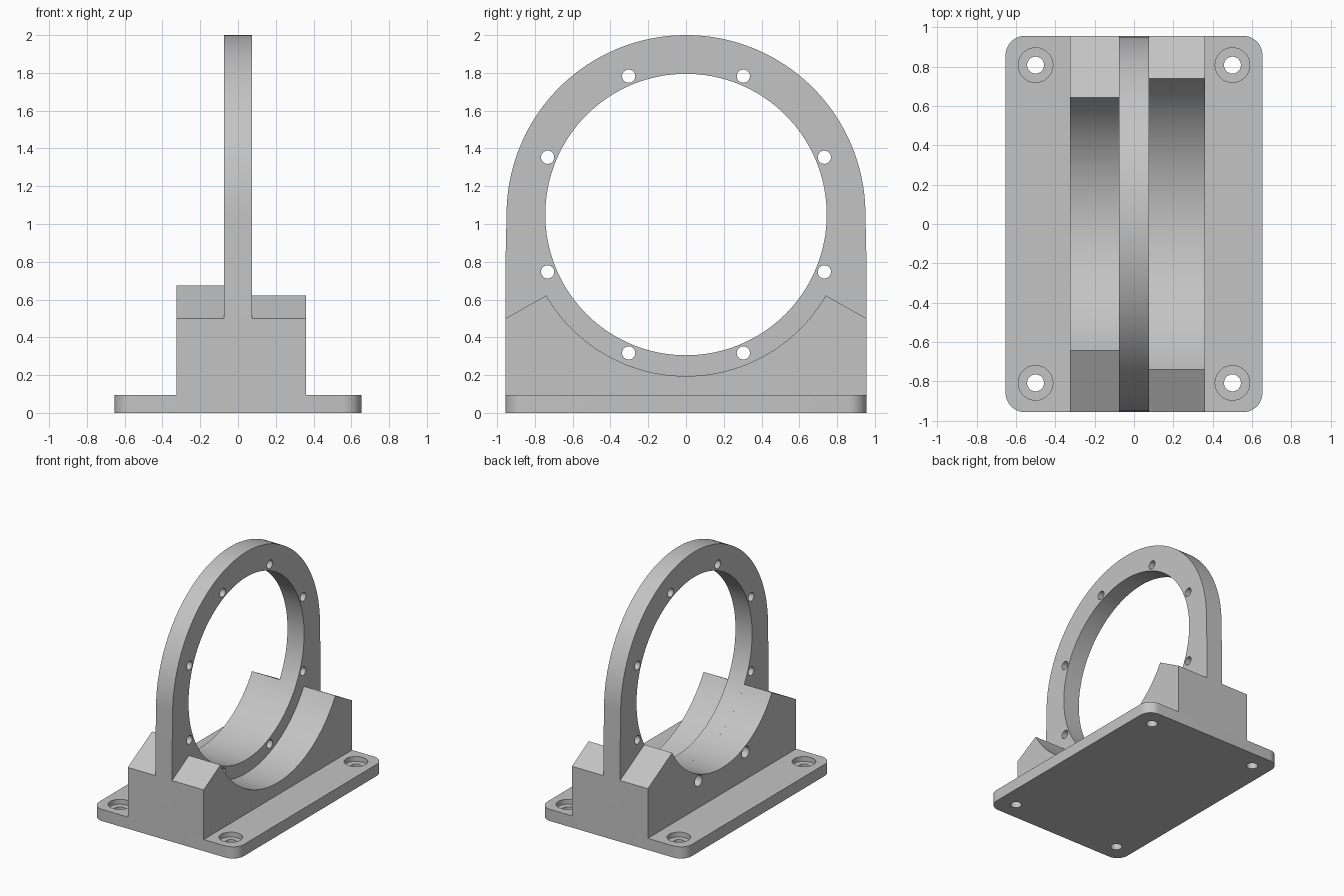
import bpy, bmesh
from math import sin, cos, pi, asin, radians

if "Cube" in bpy.data.objects:
    bpy.data.objects.remove(bpy.data.objects["Cube"], do_unlink=True)

END = 0.956      # half length along y
BASE = 0.095     # plate thickness
AXIS = 1.05      # height of the bore axis
BORE = 0.745
BOLT_CIRCLE = 0.793

grey = bpy.data.materials.new("light grey")
grey.use_nodes = True
colour = (0.55, 0.55, 0.55, 1)
grey.diffuse_color = colour
grey.node_tree.nodes["Principled BSDF"].inputs["Base Color"].default_value = colour


def arc(radius, start, end, steps):
    """Points (y, z) on a circle round the bore axis."""
    angles = [start + (end - start) * i / steps for i in range(steps + 1)]
    return [(radius * cos(a), AXIS + radius * sin(a)) for a in angles]


def extrude_profile(name, outline, x0, x1):
    """Extrude a closed (y, z) outline from x0 to x1."""
    bm = bmesh.new()
    face = bm.faces.new([bm.verts.new((x0, y, z)) for y, z in outline])
    grown = bmesh.ops.extrude_face_region(bm, geom=[face])["geom"]
    moved = [g for g in grown if isinstance(g, bmesh.types.BMVert)]
    bmesh.ops.translate(bm, verts=moved, vec=(x1 - x0, 0, 0))
    bmesh.ops.recalc_face_normals(bm, faces=bm.faces)
    mesh = bpy.data.meshes.new(name)
    bm.to_mesh(mesh)
    bm.free()
    obj = bpy.data.objects.new(name, mesh)
    bpy.context.collection.objects.link(obj)
    mesh.materials.append(grey)
    return obj


def activate(obj):
    bpy.ops.object.select_all(action="DESELECT")
    obj.select_set(True)
    bpy.context.view_layer.objects.active = obj


def drill(obj, radius, depth, location, along_x=False, sides=32):
    """Cut a round hole through the object."""
    turn = (0, pi / 2, 0) if along_x else (0, 0, 0)
    bpy.ops.mesh.primitive_cylinder_add(vertices=sides, radius=radius, depth=depth,
                                        location=location, rotation=turn)
    cutter = bpy.context.object
    cutter.name = "hole_cutter"
    cutter.hide_render = True
    activate(obj)
    mod = obj.modifiers.new("hole", "BOOLEAN")
    mod.operation = "DIFFERENCE"
    mod.solver = "EXACT"
    mod.object = cutter
    bpy.ops.object.modifier_apply(modifier=mod.name)
    bpy.data.objects.remove(cutter, do_unlink=True)


def finish(obj):
    activate(obj)
    bpy.ops.object.shade_smooth_by_angle(angle=radians(25))


# Base plate with rounded corners and counterbored screw holes
half = 0.653
plate = extrude_profile("base_plate", [(-END, 0), (END, 0), (END, BASE), (-END, BASE)], -half, half)
bm = bmesh.new()
bm.from_mesh(plate.data)
corners = [e for e in bm.edges if abs(e.verts[0].co.z - e.verts[1].co.z) > 0.01]
bmesh.ops.bevel(bm, geom=corners, offset=0.1, segments=12, profile=0.5, affect="EDGES")
bm.to_mesh(plate.data)
bm.free()
for x in (-0.5, 0.5):
    for y in (-0.807, 0.807):
        drill(plate, 0.088, 0.08, (x, y, BASE))
        drill(plate, 0.043, 0.4, (x, y, 0))
finish(plate)

# Upright ring with a round top, a large bore and eight bolt holes
outline = [(-END, BASE), (END, BASE), (END, 0.78)] + arc(0.95, 0, pi, 96) + [(-END, 0.78)]
ring = extrude_profile("upright_ring", outline, -0.075, 0.075)
drill(ring, BORE, 1, (0, 0, AXIS), True, 128)
bolt_angles = [pi / 8 + i * pi / 4 for i in range(8)]
for a in bolt_angles:
    drill(ring, 0.035, 1, (0, BOLT_CIRCLE * cos(a), AXIS + BOLT_CIRCLE * sin(a)), True)
finish(ring)


# Cradle blocks with sloped shoulders on both sides of the ring
def cradle(name, radius, peak, x0, x1):
    lean = asin(peak / radius)
    trough = arc(radius, -pi / 2 + lean, -pi / 2 - lean, 64)
    return extrude_profile(name, [(-END, BASE), (END, BASE), (END, 0.5)] + trough + [(-END, 0.5)], x0, x1)


left = cradle("left_cradle", 0.855, 0.74, 0.075, 0.36)
finish(left)

# The right cradle is flush with the bore and has two access holes
right = cradle("right_cradle", BORE, 0.643, -0.325, -0.075)
for a in bolt_angles[5:7]:
    drill(right, 0.046, 1, (-0.2, BOLT_CIRCLE * cos(a), AXIS + BOLT_CIRCLE * sin(a)), True)
finish(right)
